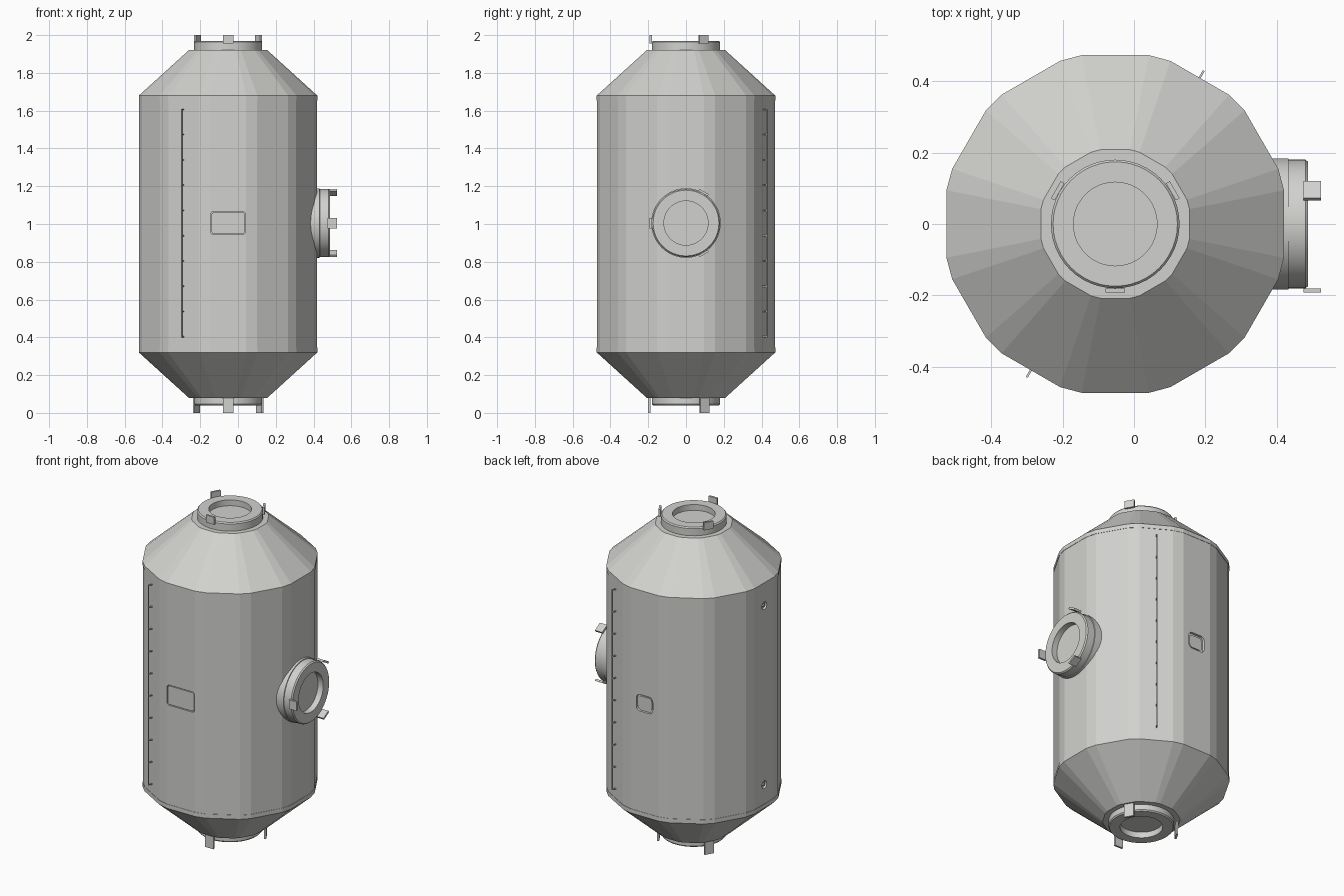
import bpy, bmesh, math
from mathutils import Matrix, Vector

if "Cube" in bpy.data.objects:
    bpy.data.objects.remove(bpy.data.objects["Cube"], do_unlink=True)

CX, MID = -0.0525, 1.0
WALL = 0.4725          # distance from axis to each flat wall

grey = bpy.data.materials.new("warm_grey_metal")
grey.use_nodes = True
colour = (0.64, 0.64, 0.62, 1)
grey.diffuse_color = colour
grey.node_tree.nodes["Principled BSDF"].inputs["Base Color"].default_value = colour


def finish(name, bm, matrix=Matrix(), smooth=False):
    bmesh.ops.recalc_face_normals(bm, faces=bm.faces[:])
    mesh = bpy.data.meshes.new(name)
    bm.transform(matrix)
    bm.to_mesh(mesh)
    bm.free()
    mesh.materials.append(grey)
    obj = bpy.data.objects.new(name, mesh)
    bpy.context.collection.objects.link(obj)
    if smooth:
        bpy.ops.object.select_all(action="DESELECT")
        obj.select_set(True)
        bpy.context.view_layer.objects.active = obj
        bpy.ops.object.shade_smooth_by_angle(angle=math.radians(30))
    return obj


def loft(name, profile, angles, matrix, smooth=False):
    """Stack rings of (radius, height) and cap both ends."""
    bm = bmesh.new()
    rings = [[bm.verts.new((r * math.cos(a), r * math.sin(a), z)) for a in angles]
             for r, z in profile]
    n = len(angles)
    for low, high in zip(rings, rings[1:]):
        for i in range(n):
            j = (i + 1) % n
            bm.faces.new((low[i], low[j], high[j], high[i]))
    bm.faces.new(rings[0][::-1])
    bm.faces.new(rings[-1])
    return finish(name, bm, matrix, smooth)


def add_box(bm, size, matrix):
    bmesh.ops.create_cube(bm, size=1, matrix=matrix @ Matrix.Diagonal((*size, 1)))


def wall_frame(degrees, z):
    """Frame on the wall: x outward, y along the wall, z up."""
    return (Matrix.Translation((CX, 0, z)) @ Matrix.Rotation(math.radians(degrees), 4, "Z")
            @ Matrix.Translation((WALL, 0, 0)))


def rounded_plate(name, width, height, corner, x0, x1, matrix):
    """Rounded rectangle between depths x0 and x1 of a wall frame."""
    bm = bmesh.new()
    points = []
    for k, (sy, sz) in enumerate(((1, 1), (-1, 1), (-1, -1), (1, -1))):
        for step in range(5):
            a = math.pi / 2 * (k + step / 4)
            points.append((sy * (width / 2 - corner) + corner * math.cos(a),
                           sz * (height / 2 - corner) + corner * math.sin(a)))
    face = bm.faces.new([bm.verts.new((x0, y, z)) for y, z in points])
    out = bmesh.ops.extrude_face_region(bm, geom=[face])
    moved = [g for g in out["geom"] if isinstance(g, bmesh.types.BMVert)]
    bmesh.ops.translate(bm, vec=Vector((x1 - x0, 0, 0)), verts=moved)
    return finish(name, bm, matrix)


def cut(target, cutter):
    mod = target.modifiers.new("recess", "BOOLEAN")
    mod.operation, mod.solver, mod.object = "DIFFERENCE", "EXACT", cutter
    bpy.context.view_layer.objects.active = target
    bpy.ops.object.modifier_apply(modifier=mod.name)
    bpy.data.objects.remove(cutter, do_unlink=True)


# Hull: twelve walls with chamfered corners, conical ends and slim rims
corners = [math.radians(15 + 30 * k + d) for k in range(12) for d in (-3.7, 3.7)]
R = WALL / math.cos(math.radians(11.3))
upper = [(R - 0.002, 0.655), (R, 0.655), (R, 0.68), (0.212, 0.92)]
profile = [(r, MID - z) for r, z in reversed(upper)] + [(r, MID + z) for r, z in upper]
hull = loft("hull", profile, corners, Matrix.Translation((CX, 0, 0)))

# Front hatch: recess with a panel that leaves a thin seam
front = wall_frame(270, 1.005)
cut(hull, rounded_plate("hatch_cutter", 0.184, 0.122, 0.015, -0.012, 0.05, front))
rounded_plate("front_hatch", 0.174, 0.112, 0.011, -0.014, -0.003, front)

# Rear window: rounded opening with a sunken pane
rear = wall_frame(90, MID)
cut(hull, rounded_plate("window_cutter", 0.11, 0.1, 0.025, -0.016, 0.05, rear))
rounded_plate("rear_window_pane", 0.086, 0.076, 0.018, -0.02, -0.01, rear)

# Round sockets in the right wall
for side, z in (("upper", 1.54), ("lower", 0.46)):
    spot = wall_frame(180, z)
    cut(hull, rounded_plate("socket_cutter", 0.046, 0.046, 0.0228, -0.016, 0.05, spot))
    rounded_plate(side + "_socket_pin", 0.018, 0.018, 0.0088, -0.018, -0.004, spot)

# Handrails: thin bar on evenly spaced posts
LOW, HIGH, POSTS = 0.4, 1.61, 10
for name, degrees in (("front_handrail", 240), ("rear_handrail", 60)):
    bm = bmesh.new()
    frame = wall_frame(degrees, 0)
    add_box(bm, (0.006, 0.006, HIGH - LOW),
            frame @ Matrix.Translation((0.02, 0, (LOW + HIGH) / 2)))
    for i in range(POSTS):
        z = LOW + 0.003 + (HIGH - LOW - 0.006) * i / (POSTS - 1)
        add_box(bm, (0.026, 0.006, 0.006), frame @ Matrix.Translation((0.008, 0, z)))
    finish(name, bm)

# Docking ports: collar, ring with a sunken centre, three guide petals
circle = [math.tau * i / 48 for i in range(48)]
port_profile = [(0.184, -0.065), (0.184, -0.005), (0.18, -0.004), (0.18, 0.043),
                (0.174, 0.05), (0.117, 0.05), (0.117, 0.015)]


def port(name, matrix, petal_radius, petal_low, petal_high):
    loft(name + "_port", port_profile, circle, matrix, smooth=True)
    bm = bmesh.new()
    for degrees in (30, 150, 270):
        turn = Matrix.Rotation(math.radians(degrees), 4, "Z")
        offset = Matrix.Translation((petal_radius, 0, (petal_low + petal_high) / 2))
        add_box(bm, (0.012, 0.055, petal_high - petal_low), matrix @ turn @ offset)
    finish(name + "_guide_petals", bm)


port("top", Matrix.Translation((CX, 0, 1.92)), 0.186, 0.035, 0.08)
port("bottom", Matrix.Translation((CX, 0, 0.09)) @ Matrix.Rotation(math.pi, 4, "Y"),
     0.194, 0.0, 0.09)
port("side", Matrix.Translation((0.437, 0, 1.005)) @ Matrix.Rotation(math.pi / 2, 4, "Y"),
     0.186, 0.038, 0.087)
